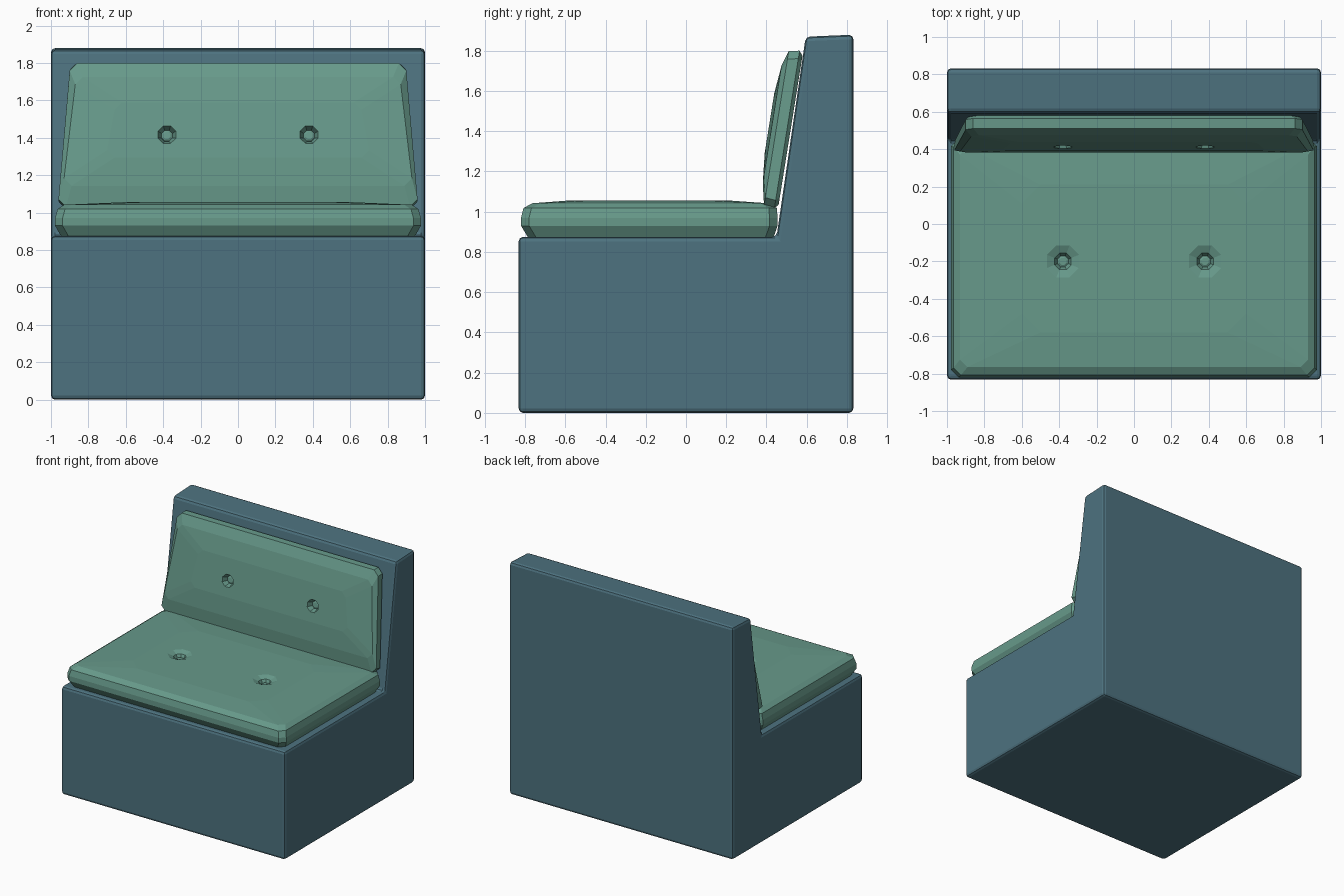
import bpy, bmesh, math
from mathutils import Matrix, Vector

if "Cube" in bpy.data.objects:
    bpy.data.objects.remove(bpy.data.objects["Cube"])


def material(name, color):
    m = bpy.data.materials.new(name)
    m.diffuse_color = color
    m.use_nodes = True
    m.node_tree.nodes["Principled BSDF"].inputs["Base Color"].default_value = m.diffuse_color
    return m


BLUE = material("blue_upholstery", (0.075, 0.17, 0.215, 1))
GREEN = material("green_cushion", (0.135, 0.32, 0.255, 1))


def loft(name, rings, mat, matrix=Matrix()):
    """Skin a stack of equal-length point rings and cap both ends."""
    bm = bmesh.new()
    loops = [[bm.verts.new(matrix @ Vector(p)) for p in r] for r in rings]
    for a, b in zip(loops, loops[1:]):
        for i in range(len(a)):
            j = (i + 1) % len(a)
            bm.faces.new((a[i], a[j], b[j], b[i]))
    bm.faces.new(loops[0][::-1])
    bm.faces.new(loops[-1])
    bmesh.ops.recalc_face_normals(bm, faces=bm.faces)
    me = bpy.data.meshes.new(name)
    bm.to_mesh(me)
    bm.free()
    me.materials.append(mat)
    ob = bpy.data.objects.new(name, me)
    bpy.context.collection.objects.link(ob)
    return ob


def apply_modifiers(ob):
    bpy.context.view_layer.objects.active = ob
    for m in list(ob.modifiers):
        bpy.ops.object.modifier_apply(modifier=m.name)


def pad_ring(w0, w1, v0, v1, h, c=0.04):
    """Rectangle with clipped corners, half width w0 at v0 and w1 at v1."""
    return [(-w0 + c, v0, h), (w0 - c, v0, h), (w0, v0 + c, h), (w1, v1 - c, h),
            (w1 - c, v1, h), (-w1 + c, v1, h), (-w1, v1 - c, h), (-w0, v0 + c, h)]


def disc_ring(r, x, v, h, n=8):
    return [(x + r * math.cos((i + .5) * math.tau / n),
             v + r * math.sin((i + .5) * math.tau / n), h) for i in range(n)]


def cushion(name, rings, v, h, dimple, matrix=Matrix()):
    """Lofted pad with two tufting holes, each with a button inside."""
    pad = loft(name, [pad_ring(*r) for r in rings], GREEN, matrix)
    cutters = []
    for side, x in (("left", -0.38), ("right", 0.38)):
        profile = [(0.03, -0.05), (0.048, -dimple[1]), (dimple[0], 0.003), (dimple[0], 0.05)]
        cut = loft("tuft_cutter", [disc_ring(r, x, v, h + d) for r, d in profile], GREEN, matrix)
        cut.hide_render = True
        m = pad.modifiers.new("tuft", "BOOLEAN")
        m.operation, m.solver, m.object = "DIFFERENCE", "EXACT", cut
        cutters.append(cut)
        loft(f"{name}_button_{side}",
             [disc_ring(r, x, v, h + d) for r, d in ((.031, -.055), (.031, -.04), (.02, -.034))],
             GREEN, matrix)
    apply_modifiers(pad)
    for c in cutters:
        bpy.data.objects.remove(c)
    return pad


# Upholstered base and sloping backrest as one side profile
profile = [(-.832, 0), (.832, 0), (.832, 1.88), (.595, 1.87), (.45, .875), (-.832, .875)]
frame = loft("sofa_frame", [[(x, y, z) for y, z in profile] for x in (-1, 1)], BLUE)
bevel = frame.modifiers.new("soft_edges", "BEVEL")
bevel.width, bevel.segments = 0.022, 2
apply_modifiers(frame)

# Seat cushion: half widths, front, back, height
cushion("seat_cushion", [
    (.945, .945, -.785, .435, .872),
    (.978, .978, -.82, .455, .93),
    (.978, .978, -.82, .455, .97),
    (.965, .965, -.808, .452, 1.018),
    (.93, .93, -.765, .41, 1.042),
    (.60, .60, -.58, .21, 1.056, .1)], -.2, 1.056, (.1, .018))

# Back cushion, leaning along the backrest slope
up = Vector((0, .12, .75)).normalized()
out = Vector((0, -up.z, up.y))
lean = Matrix.Translation((0, .455, 1.02)) @ Matrix(
    ((1, 0, 0), up, out)).transposed().to_4x4()
lean = Matrix.Translation((0, .455, 1.02)) @ Matrix(
    [(1, 0, 0, 0), (0, up.y, out.y, 0), (0, up.z, out.z, 0), (0, 0, 0, 1)])
cushion("back_cushion", [
    (.935, .885, .015, .765, -.003),
    (.958, .90, -.005, .788, .015),
    (.96, .90, .00, .778, .068),
    (.93, .87, .11, .70, .092),
    (.70, .66, .26, .56, .106)], .385, .106, (.053, .006), lean)
